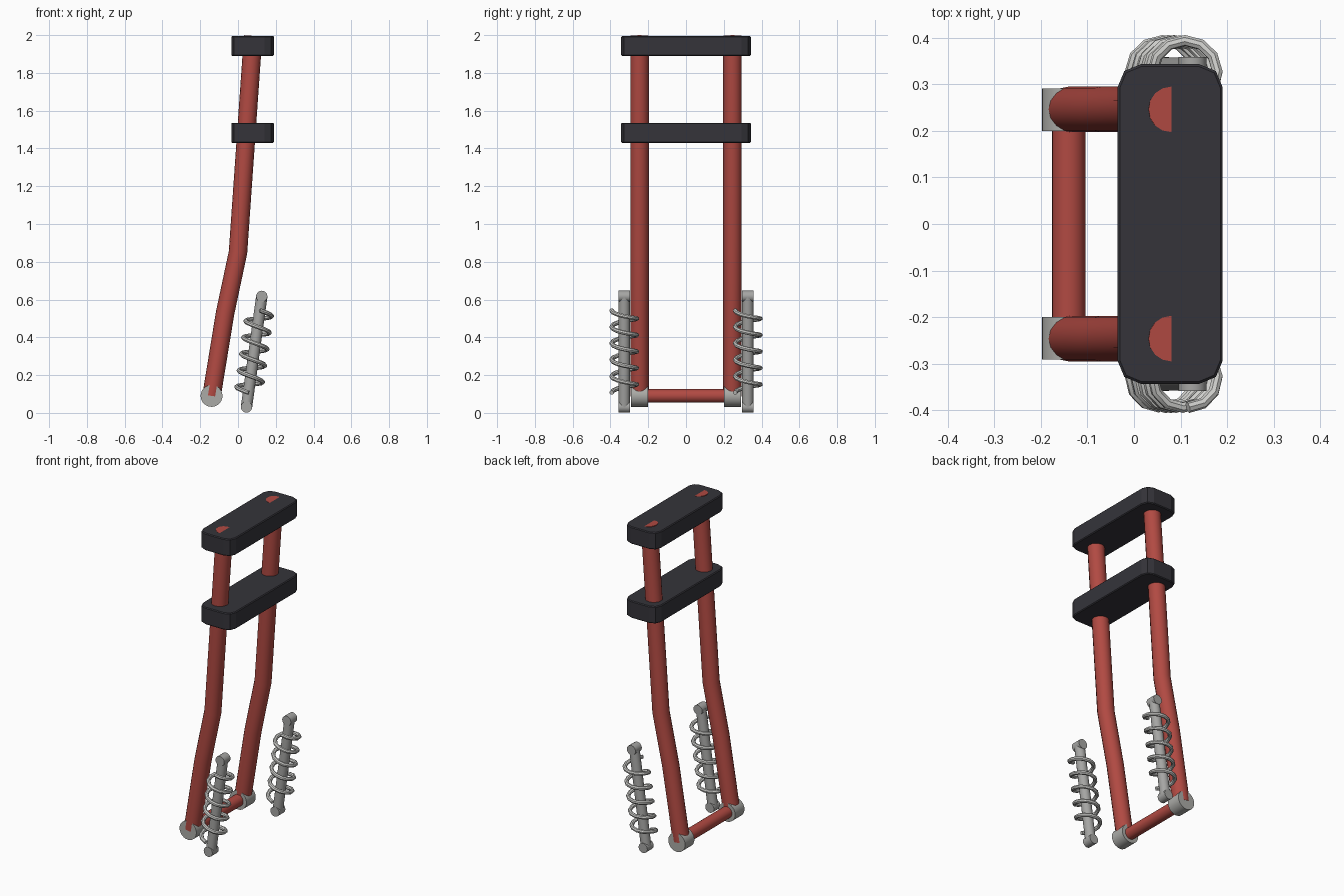
import bpy, bmesh, math
from mathutils import Vector

if "Cube" in bpy.data.objects:
    bpy.data.objects.remove(bpy.data.objects["Cube"])


def material(name, rgb):
    m = bpy.data.materials.new(name)
    m.diffuse_color = (*rgb, 1)
    m.use_nodes = True
    m.node_tree.nodes["Principled BSDF"].inputs["Base Color"].default_value = m.diffuse_color
    return m


RED = material("red paint", (0.44, 0.068, 0.055))
DARK = material("dark clamp", (0.035, 0.034, 0.042))
GREY = material("grey metal", (0.41, 0.41, 0.39))
STEEL = material("shock steel", (0.38, 0.38, 0.37))
SPRING = material("bright spring", (0.62, 0.62, 0.60))


def finish(ob, name, mat, smooth=True):
    ob.name = name
    ob.data.materials.clear()
    ob.data.materials.append(mat)
    bpy.ops.object.select_all(action='DESELECT')
    ob.select_set(True)
    bpy.context.view_layer.objects.active = ob
    if smooth:
        bpy.ops.object.shade_smooth_by_angle(angle=math.radians(35))
    return ob


def rod(name, a, b, r, mat, sides=24):
    a, b = Vector(a), Vector(b)
    bpy.ops.mesh.primitive_cylinder_add(vertices=sides, radius=r, depth=(b - a).length,
                                        location=(a + b) / 2)
    ob = bpy.context.object
    ob.rotation_euler = (b - a).to_track_quat('Z', 'Y').to_euler()
    return finish(ob, name, mat)


def pipe(name, pts, r, mat, res=4):
    cu = bpy.data.curves.new(name, 'CURVE')
    cu.dimensions = '3D'
    cu.bevel_depth = r
    cu.bevel_resolution = res
    cu.use_fill_caps = True
    sp = cu.splines.new('POLY')
    sp.points.add(len(pts) - 1)
    for p, co in zip(sp.points, pts):
        p.co = (*co, 1)
    ob = bpy.data.objects.new(name, cu)
    bpy.context.collection.objects.link(ob)
    bpy.ops.object.select_all(action='DESELECT')
    ob.select_set(True)
    bpy.context.view_layer.objects.active = ob
    bpy.ops.object.convert(target='MESH')
    return finish(bpy.context.object, name, mat)


def clamp(name, z0, z1):
    # slab with rounded vertical corners and a fine edge bevel
    bm = bmesh.new()
    bmesh.ops.create_cube(bm, size=1)
    for v in bm.verts:
        v.co = (0.0775 + v.co.x * 0.226, v.co.y * 0.686, (z0 + z1) / 2 + v.co.z * (z1 - z0))
    upright = [e for e in bm.edges if abs(e.verts[0].co.z - e.verts[1].co.z) > 0.01]
    bmesh.ops.bevel(bm, geom=upright, offset=0.05, segments=2, profile=0.5, affect='EDGES')
    rims = [e for e in bm.edges if abs(e.verts[0].co.z - e.verts[1].co.z) < 0.001]
    bmesh.ops.bevel(bm, geom=rims, offset=0.005, segments=1, affect='EDGES')
    me = bpy.data.meshes.new(name)
    bm.to_mesh(me)
    bm.free()
    ob = bpy.data.objects.new(name, me)
    bpy.context.collection.objects.link(ob)
    finish(ob, name, DARK, smooth=False)


# clamps
clamp("top_clamp", 1.89, 1.996)
clamp("lower_clamp", 1.43, 1.536)

# axle
rod("axle", (-0.14, -0.22, 0.09), (-0.14, 0.22, 0.09), 0.036, RED)

for side, s in (("right", -1), ("left", 1)):
    # fork leg
    y = 0.246 * s
    path = [(-0.14, 0.09), (-0.068, 0.53), (0.0, 0.85), (0.08, 1.996)]
    pipe(side + "_fork_leg", [(x, y, z) for x, z in path], 0.049, RED, 6)
    # axle end
    rod(side + "_axle_end", (-0.14, 0.2 * s, 0.09), (-0.14, 0.291 * s, 0.09), 0.058, GREY)

    # shock absorber: rod, two eyes, coil spring
    y = 0.327 * s
    lo, hi = Vector((0.045, y, 0.031)), Vector((0.126, y, 0.617))
    rod(side + "_shock_rod", lo, hi, 0.03, STEEL, 16)
    for part, c in (("lower", lo), ("upper", hi)):
        rod(f"{side}_{part}_shock_eye", c - Vector((0, 0.031, 0)), c + Vector((0, 0.031, 0)),
            0.03, STEEL, 16)
    axis = (hi - lo).normalized()
    across = Vector((axis.z, 0, -axis.x))
    turns, seg = 5, 12
    coil = []
    for i in range(turns * seg + 1):
        t = i / (turns * seg)
        a = 2 * math.pi * i / seg
        centre = hi - axis * (0.075 + 0.44 * t)
        coil.append(centre + across * (0.067 * math.sin(a)) + Vector((0, -0.067 * math.cos(a), 0)))
    pipe(side + "_coil_spring", coil, 0.012, SPRING, 2)
